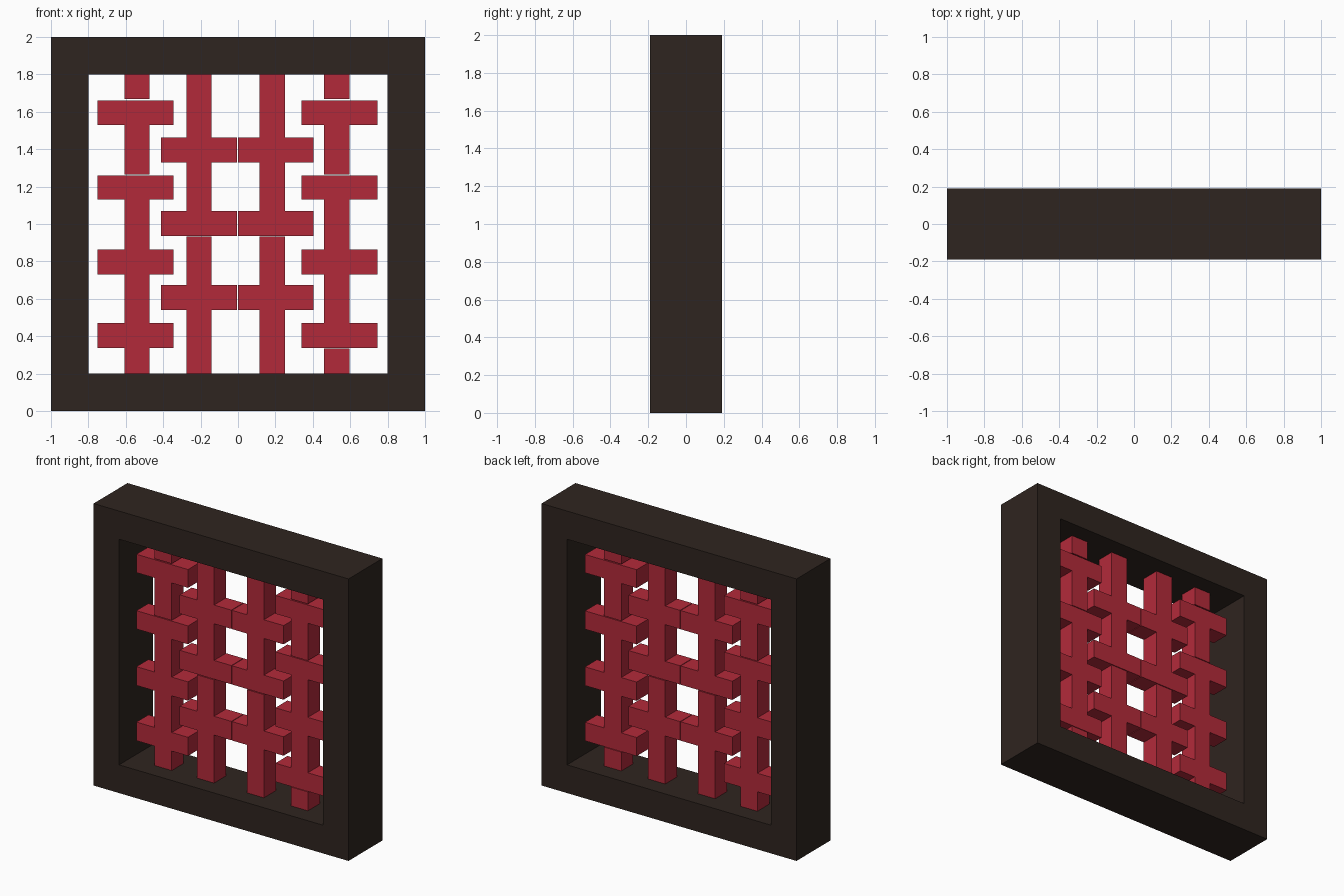
import bpy, bmesh

if "Cube" in bpy.data.objects:
    bpy.data.objects.remove(bpy.data.objects["Cube"])


def material(name, rgb):
    m = bpy.data.materials.new(name)
    m.diffuse_color = (*rgb, 1)
    m.use_nodes = True
    m.node_tree.nodes["Principled BSDF"].inputs["Base Color"].default_value = m.diffuse_color
    return m


dark_wood = material("dark_wood", (0.028, 0.018, 0.014))
red = material("red_lattice", (0.45, 0.023, 0.042))


def finish(name, bm, mat):
    bmesh.ops.recalc_face_normals(bm, faces=bm.faces)
    mesh = bpy.data.meshes.new(name)
    bm.to_mesh(mesh)
    bm.free()
    mesh.materials.append(mat)
    obj = bpy.data.objects.new(name, mesh)
    bpy.context.collection.objects.link(obj)
    return obj


def extrude_y(bm, depth):
    """Thicken flat front faces towards +y, keeping both ends closed."""
    res = bmesh.ops.extrude_face_region(bm, geom=bm.faces[:], use_keep_orig=True)
    verts = [g for g in res["geom"] if isinstance(g, bmesh.types.BMVert)]
    bmesh.ops.translate(bm, verts=verts, vec=(0, depth, 0))


# Square frame: a mitred ring, extruded
def square(bm, half, y):
    return [bm.verts.new((sx * half, y, 1 + sz * half))
            for sx, sz in ((-1, -1), (1, -1), (1, 1), (-1, 1))]


bm = bmesh.new()
outer, inner = square(bm, 1.0, -0.19), square(bm, 0.8, -0.19)
for i in range(4):
    j = (i + 1) % 4
    bm.faces.new((outer[i], outer[j], inner[j], inner[i]))
extrude_y(bm, 0.38)
finish("frame", bm, dark_wood)


# Lattice post with its cross bars, as one stepped outline
HALF_POST, HALF_BAR, HALF_DEPTH = 0.067, 0.2025, 0.067


def lattice_piece(name, post_x, bar_x, z0, z1, bars):
    def side(s):
        p, b = post_x + s * HALF_POST, bar_x + s * HALF_BAR
        pts = [(p, z0)]
        for lo, hi in bars:
            pts += [(p, lo), (b, lo), (b, hi), (p, hi)]
        pts.append((p, z1))
        # a bar flush with the post's end replaces the post corner
        if bars and bars[0][0] == z0:
            pts = pts[2:]
        if bars and bars[-1][1] == z1:
            pts = pts[:-2]
        return pts

    outline = side(1) + side(-1)[::-1]
    bm = bmesh.new()
    bm.faces.new([bm.verts.new((x, -HALF_DEPTH, z)) for x, z in outline])
    extrude_y(bm, 2 * HALF_DEPTH)
    bmesh.ops.triangulate(bm, faces=[f for f in bm.faces if len(f.verts) > 4])
    finish(name, bm, red)


low, mid, high, top = (0.338, 0.47), (0.73, 0.863), (1.13, 1.26), (1.53, 1.66)

# Outer columns
for name, px, bx, split in (("left", -0.54, -0.548, False), ("right", 0.528, 0.543, True)):
    if split:
        lattice_piece(name + "_post_foot", px, bx, 0.2, 0.334, [])
    lattice_piece(name + "_post_lower", px, bx, low[0] if split else 0.2, 1.26, [low, mid, high])
    lattice_piece(name + "_post_upper", px, bx, 1.265, 1.66, [top])
    lattice_piece(name + "_post_cap", px, bx, 1.667, 1.8, [])

# Inner columns
for name, px, bx in (("inner_left", -0.208, -0.208), ("inner_right", 0.183, 0.202)):
    lattice_piece(name + "_post_lower", px, bx, 0.2, 0.932, [(0.54, 0.674)])
    lattice_piece(name + "_post_upper", px, bx, 0.937, 1.8, [(0.937, 1.07), (1.33, 1.463)])
